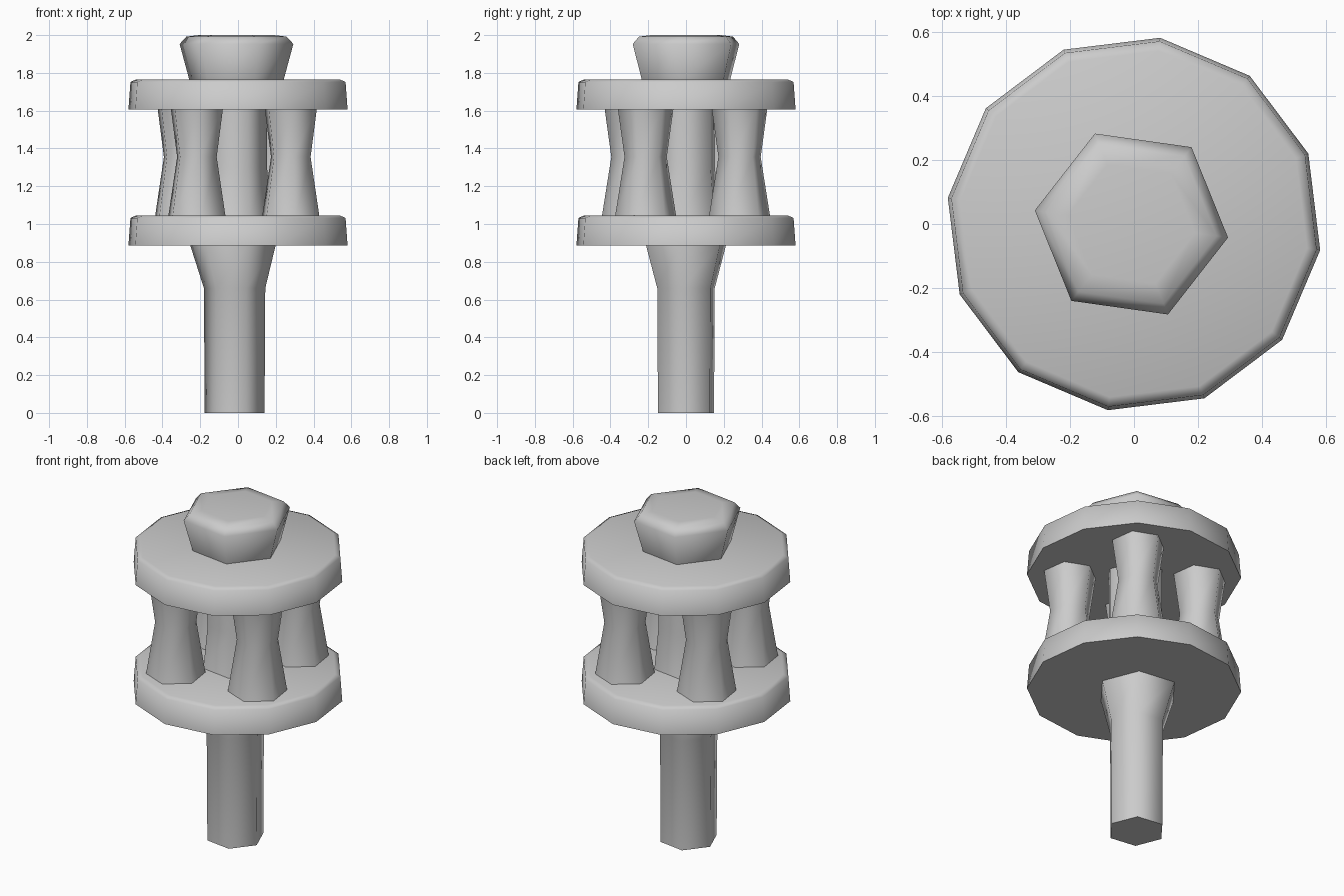
import bpy
import bmesh
from math import sin, cos, radians

cube = bpy.data.objects.get("Cube")
if cube:
    bpy.data.objects.remove(cube, do_unlink=True)

grey = bpy.data.materials.new("plain grey")
grey.use_nodes = True
colour = (0.6, 0.6, 0.6, 1)
grey.diffuse_color = colour
grey.node_tree.nodes["Principled BSDF"].inputs["Base Color"].default_value = colour


def lathe(name, sides, angle, profile, at=(0, 0)):
    """Faceted turned part; profile rows are (radius, height, x shift)."""
    bm = bmesh.new()
    rings = []
    for radius, z, *shift in profile:
        dx = shift[0] if shift else 0
        ring = []
        for i in range(sides):
            a = radians(angle + 360 * i / sides)
            ring.append(bm.verts.new((radius * cos(a) + dx, radius * sin(a), z)))
        rings.append(ring)
    for low, high in zip(rings, rings[1:]):
        for i in range(sides):
            j = (i + 1) % sides
            bm.faces.new((low[i], low[j], high[j], high[i]))
    bm.faces.new(rings[0][::-1])
    bm.faces.new(rings[-1])
    mesh = bpy.data.meshes.new(name)
    bm.to_mesh(mesh)
    bm.free()
    mesh.materials.append(grey)
    obj = bpy.data.objects.new(name, mesh)
    obj.location = (at[0], at[1], 0)
    bpy.context.collection.objects.link(obj)
    bpy.ops.object.select_all(action='DESELECT')
    obj.select_set(True)
    bpy.context.view_layer.objects.active = obj
    bpy.ops.object.shade_smooth_by_angle(angle=radians(65))
    return obj


TURN = -8

# Two round plates with softened upper rims
for name, z in (("lower_plate", 0.885), ("upper_plate", 1.605)):
    lathe(name, 12, TURN, [(0.586, z), (0.575, z + 0.147), (0.545, z + 0.16)])

# Central shaft, flared where it meets the lower plate
lathe("shaft", 6, TURN, [
    (0.16, 0, -0.018), (0.164, 0.66, -0.018), (0.229, 0.89, -0.027),
    (0.19, 1.04, -0.01), (0.165, 1.3, -0.01), (0.165, 1.62, -0.01)])

# Flared cap above the upper plate
lathe("cap", 6, TURN, [
    (0.25, 1.755), (0.304, 1.953), (0.268, 1.992), (0.2, 2.0)], at=(-0.008, 0))

# Four waisted pins between the plates
for i in range(4):
    a = radians(-37 + 90 * i)
    lathe("pin_%d" % (i + 1), 6, 38, [
        (0.165, 1.03), (0.113, 1.355), (0.15, 1.62)],
        at=(0.355 * cos(a) - 0.004, 0.355 * sin(a)))
